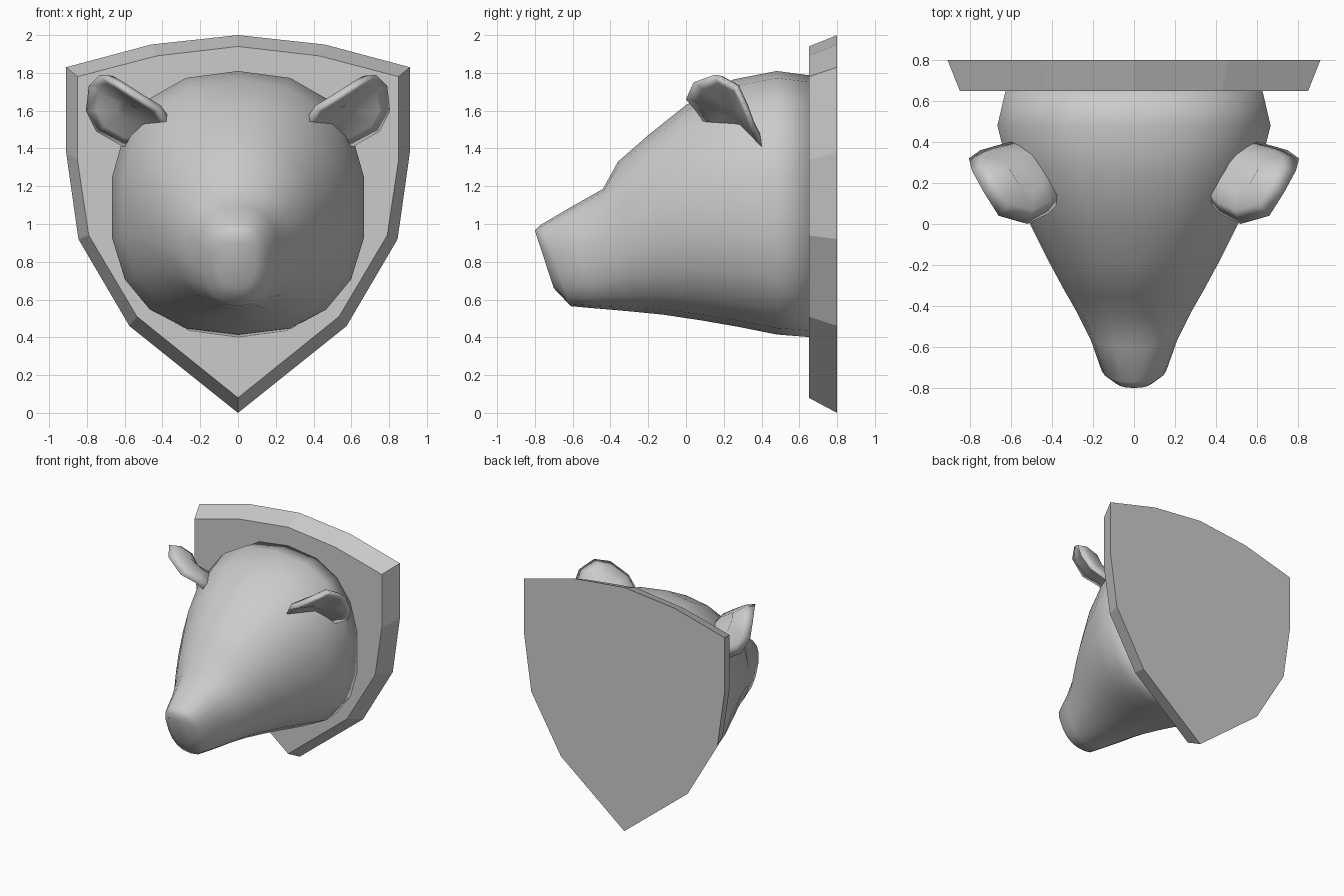
import bpy, bmesh, math
from mathutils import Vector

cube = bpy.data.objects.get("Cube")
if cube:
    bpy.data.objects.remove(cube, do_unlink=True)

grey = bpy.data.materials.new("plain_grey")
grey.use_nodes = True
grey.diffuse_color = (0.6, 0.6, 0.6, 1)
grey.node_tree.nodes["Principled BSDF"].inputs["Base Color"].default_value = (0.6, 0.6, 0.6, 1)


def loft(name, rings, smooth):
    """Skin closed rings of equal length and cap both ends."""
    bm = bmesh.new()
    loops = [[bm.verts.new(p) for p in ring] for ring in rings]
    n = len(loops[0])
    for a, b in zip(loops, loops[1:]):
        for i in range(n):
            j = (i + 1) % n
            bm.faces.new((a[i], a[j], b[j], b[i]))
    bm.faces.new(loops[0])
    bm.faces.new(loops[-1])
    bmesh.ops.recalc_face_normals(bm, faces=bm.faces)
    for f in bm.faces:
        f.smooth = smooth
    mesh = bpy.data.meshes.new(name)
    bm.to_mesh(mesh)
    bm.free()
    mesh.materials.append(grey)
    obj = bpy.data.objects.new(name, mesh)
    bpy.context.collection.objects.link(obj)
    return obj


# Shield plaque, bevelled towards the front
def shield(half, y):
    right = [(-x, z) for x, z in half[-2:0:-1]]
    return [(x, y, z) for x, z in half + right]


back = [(0, 2), (.46, 1.95), (.91, 1.83), (.91, 1.38), (.845, .92), (.575, .46), (0, 0)]
front = [(0, 1.94), (.43, 1.89), (.85, 1.78), (.85, 1.34), (.79, .94), (.535, .51), (0, .08)]
loft("shield_plaque", [shield(back, .8), shield(front, .65)], False)


# Head: slanted rounded sections from neck to nose
def section(top_y, top_z, low_y, low_z, half_width, mid_z, power, sides=18):
    ring = []
    for i in range(sides):
        a = math.tau * i / sides + math.pi / 2
        c, s = math.cos(a), math.sin(a)
        x = half_width * math.copysign(abs(c) ** (2 / power), c)
        v = math.copysign(abs(s) ** (2 / power), s)
        z = mid_z + v * ((top_z - mid_z) if v > 0 else (mid_z - low_z))
        t = (z - low_z) / (top_z - low_z)
        ring.append((x, low_y + (top_y - low_y) * t, z))
    return ring


sections = [
    (.67, 1.785, .67, .40, .63, 1.08, 2.4),
    (.48, 1.81, .48, .415, .675, 1.08, 2.4),
    (.25, 1.765, .28, .455, .62, 1.08, 2.3),
    (.0, 1.63, .08, .49, .53, 1.06, 2.2),
    (-.2, 1.47, -.12, .52, .43, 1.0, 2.1),
    (-.36, 1.33, -.27, .535, .345, .93, 2.1),
    (-.44, 1.185, -.38, .545, .29, .88, 2.2),
    (-.6, 1.095, -.5, .555, .215, .83, 2.4),
    (-.77, .995, -.61, .565, .16, .80, 2.5),
    (-.8, .965, -.7, .66, .10, .82, 2.3),
]
loft("head", [section(*s) for s in sections], True)

# Ears: cupped leaf shape, mirrored to both sides
rim = [Vector(p) for p in (
    (.35, .12, 1.5), (.42, .05, 1.6), (.52, .0, 1.66), (.66, .04, 1.75), (.73, .15, 1.79),
    (.79, .26, 1.73), (.805, .32, 1.6), (.75, .36, 1.49), (.61, .4, 1.41), (.4, .36, 1.4))]
centre = Vector((.6, .22, 1.58))
outward = Vector((.72, -.45, -.53)).normalized()
layers = [(.3, -.03), (.75, -.01), (1, 0), (.82, -.06), (.45, -.1)]
for name, side in (("left_ear", 1), ("right_ear", -1)):
    rings = []
    for scale, depth in layers:
        points = [centre + (p - centre) * scale + outward * depth for p in rim]
        rings.append([(p.x * side, p.y, p.z) for p in points])
    loft(name, rings, True)
